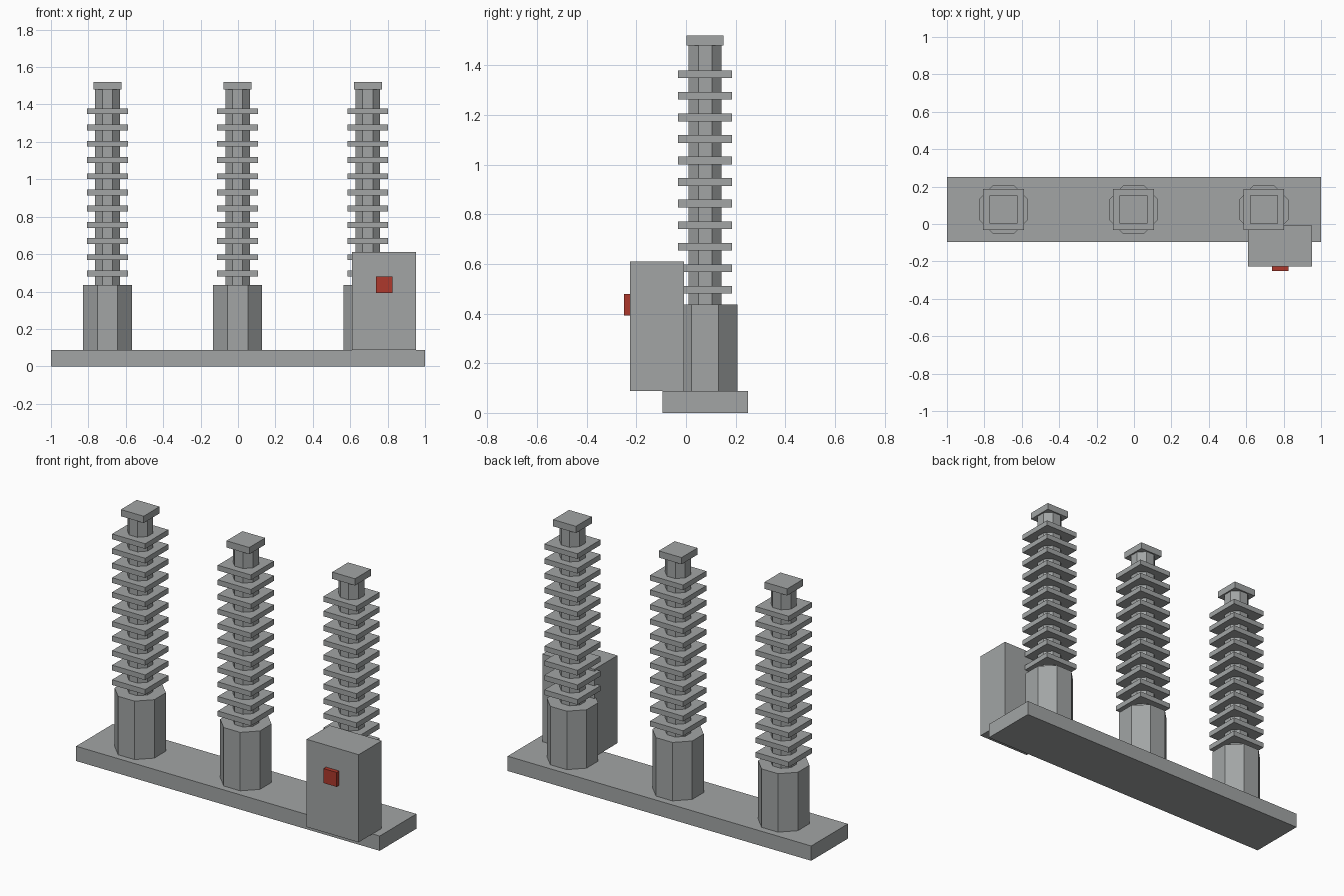
import bpy
import math

if "Cube" in bpy.data.objects:
    bpy.data.objects.remove(bpy.data.objects["Cube"])


def material(name, colour):
    m = bpy.data.materials.new(name)
    m.diffuse_color = (*colour, 1.0)
    m.use_nodes = True
    m.node_tree.nodes["Principled BSDF"].inputs["Base Color"].default_value = m.diffuse_color
    return m


GREY = material("weathered grey", (0.36, 0.375, 0.375))
RED = material("signal red", (0.42, 0.04, 0.025))


def finish(name, mat):
    ob = bpy.context.object
    ob.name = name
    ob.data.materials.append(mat)
    return ob


def box(name, lo, hi, mat=GREY):
    """Axis-aligned box between two corners."""
    bpy.ops.mesh.primitive_cube_add(size=1, location=[(a + b) / 2 for a, b in zip(lo, hi)])
    ob = finish(name, mat)
    ob.scale = [b - a for a, b in zip(lo, hi)]
    bpy.ops.object.transform_apply(location=False, rotation=False, scale=True)
    return ob


def octagon(name, x, y, apothem, z0, z1):
    """Eight-sided column with flats facing the axes."""
    bpy.ops.mesh.primitive_cylinder_add(
        vertices=8, radius=apothem / math.cos(math.pi / 8), depth=z1 - z0,
        location=(x, y, (z0 + z1) / 2), rotation=(0, 0, math.pi / 8))
    return finish(name, GREY)


def square_plate(name, x, y, half, z0, z1):
    return box(name, (x - half, y - half, z0), (x + half, y + half, z1))


BASE_TOP, TANK_TOP, COL_Y = 0.088, 0.436, 0.077

# Long base slab
box("base", (-1, -0.095, 0), (1, 0.25, BASE_TOP))

# Three insulator columns: tank, core rod, stacked sheds and terminal cap
for side, x in (("left", -0.698), ("middle", -0.002), ("right", 0.694)):
    octagon(side + "_tank", x, COL_Y, 0.131, BASE_TOP, TANK_TOP)
    octagon(side + "_core_rod", x, COL_Y, 0.066, TANK_TOP, 1.481)
    for i in range(11):
        z = 0.496 + 0.0868 * i
        square_plate(f"{side}_shed_{i + 1}", x, COL_Y, 0.109, z - 0.0155, z + 0.0155)
    square_plate(side + "_terminal_cap", x, COL_Y, 0.075, 1.481, 1.521)

# Control cabinet overhanging the front edge, with a red indicator block
box("control_cabinet", (0.61, -0.226, BASE_TOP), (0.953, -0.009, 0.61))
box("red_indicator", (0.738, -0.25, 0.393), (0.825, -0.226, 0.479), RED)
